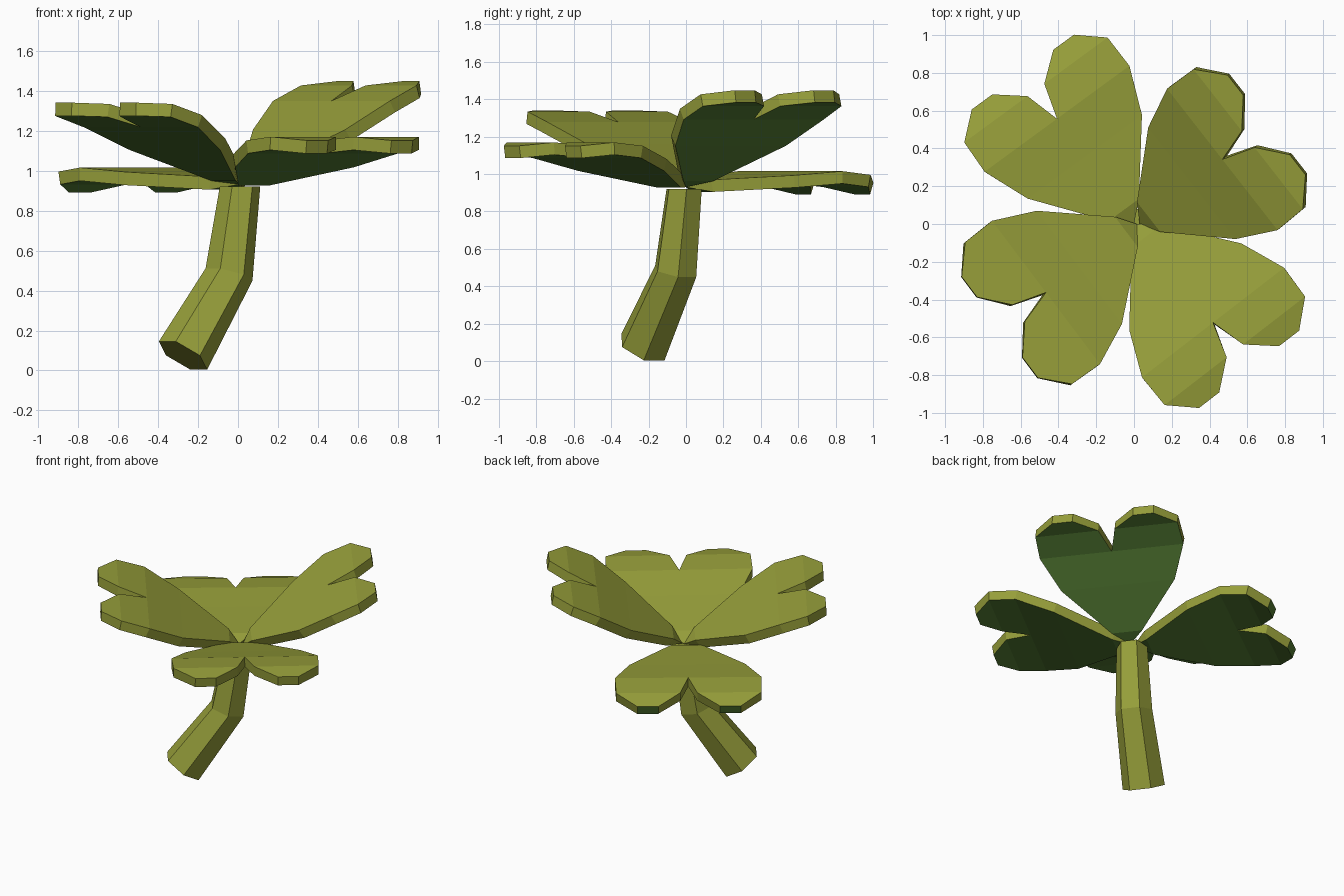
import bpy, bmesh
from math import sin, cos, radians
from mathutils import Vector

if "Cube" in bpy.data.objects:
    bpy.data.objects.remove(bpy.data.objects["Cube"])

def material(name, rgb):
    m = bpy.data.materials.new(name)
    m.diffuse_color = (*rgb, 1)
    m.use_nodes = True
    m.node_tree.nodes["Principled BSDF"].inputs["Base Color"].default_value = m.diffuse_color
    return m

OLIVE = material("olive_green", (0.305, 0.342, 0.042))
GREEN = material("underside_green", (0.089, 0.205, 0.034))

def finish(bm, name):
    bmesh.ops.recalc_face_normals(bm, faces=bm.faces)
    me = bpy.data.meshes.new(name)
    me.materials.append(OLIVE)
    me.materials.append(GREEN)
    bm.to_mesh(me)
    bm.free()
    ob = bpy.data.objects.new(name, me)
    bpy.context.collection.objects.link(ob)
    return ob

# Stem: bent hexagonal tube; each ring is (centre, tilt, radius)
H = Vector((-0.796, -0.605, 0))
P = Vector((-0.605, 0.796, 0))
bm = bmesh.new()
rings = []
for c, tilt, r in [((-0.275, -0.23, 0.075), 35.6, 0.14),
                   ((-0.045, -0.055, 0.48), 17, 0.122),
                   ((0.01, -0.01, 0.92), 0, 0.102)]:
    a = radians(tilt)
    e1 = H * cos(a) + Vector((0, 0, sin(a)))
    rings.append([bm.verts.new(Vector(c) + r * (e1 * cos(radians(60 * k + 30)) + P * sin(radians(60 * k + 30))))
                  for k in range(6)])
for lo, hi in zip(rings, rings[1:]):
    for k in range(6):
        bm.faces.new((lo[k], lo[(k + 1) % 6], hi[(k + 1) % 6], hi[k]))
bm.faces.new(rings[0])
bm.faces.new(rings[-1])
finish(bm, "stem")

# Leaf bend along its axis: (length, angle relative to leaf tilt)
SEGS = [(0.10, 15), (0.35, -4), (0.25, -3), (0.19, -14), (0.125, -28)]
# Half heart: inner and outer half-width on each row across the leaf
ROWS = [(0, 0), (0, 0.1), (0, 0.375), (0, 0.475), (0.055, 0.47), (0.2, 0.335)]
THICK = 0.066

def leaf(name, base_x, heading, tilt):
    h = radians(heading)
    u, v = Vector((cos(h), sin(h), 0)), Vector((-sin(h), cos(h), 0))
    up = Vector((0, 0, 1))
    # Bent centre line and its normals
    angs = [radians(tilt + a) for _, a in SEGS]
    pts = [Vector((base_x, 0, 0.93))]
    for (length, _), a in zip(SEGS, angs):
        pts.append(pts[-1] + length * (u * cos(a) + up * sin(a)))
    bm = bmesh.new()
    cache = {}

    def vert(row, t, low):
        low = low and row > 0          # the leaf tapers to one point at its base
        key = (row, round(t, 4), low)
        if key not in cache:
            a = (angs[max(row - 1, 0)] + angs[min(row, 4)]) / 2
            n = up * cos(a) - u * sin(a)
            cache[key] = bm.verts.new(pts[row] + v * t - (n * THICK if low else n * 0))
        return cache[key]

    for s in (1, -1):
        for i in range(5):
            (a0, b0), (a1, b1) = ROWS[i], ROWS[i + 1]
            corners = [(i, s * a0), (i, s * b0), (i + 1, s * b1), (i + 1, s * a1)]
            if i == 0:
                corners.pop(0)
            for low in (False, True):
                f = bm.faces.new([vert(r, t, low) for r, t in corners])
                f.material_index = int(low)
    # Side wall around the open outline
    for e in [e for e in bm.edges if e.is_boundary]:
        ends = [k for k, w in cache.items() if w in e.verts]
        if any(k[2] for k in ends):
            continue                   # only walk the upper outline
        quad = [vert(*k) for k in ends] + [vert(k[0], k[1], True) for k in reversed(ends)]
        bm.faces.new(list(dict.fromkeys(quad)))
    bmesh.ops.recalc_face_normals(bm, faces=bm.faces)
    bm.normal_update()
    # Walls that droop downward share the underside colour
    for f in bm.faces:
        if f.material_index == 0 and f.normal.z < -0.22 and (f.calc_center_median() - pts[0]).dot(u) > 0.6:
            f.material_index = 1
    finish(bm, name)

leaf("front_right_leaf", 0.015, -52.3, 19.5)
leaf("front_left_leaf", 0.015, 217, 31)
leaf("back_left_leaf", 0.0, 126.2, 8)
leaf("back_right_leaf", 0.03, 38, 38)
